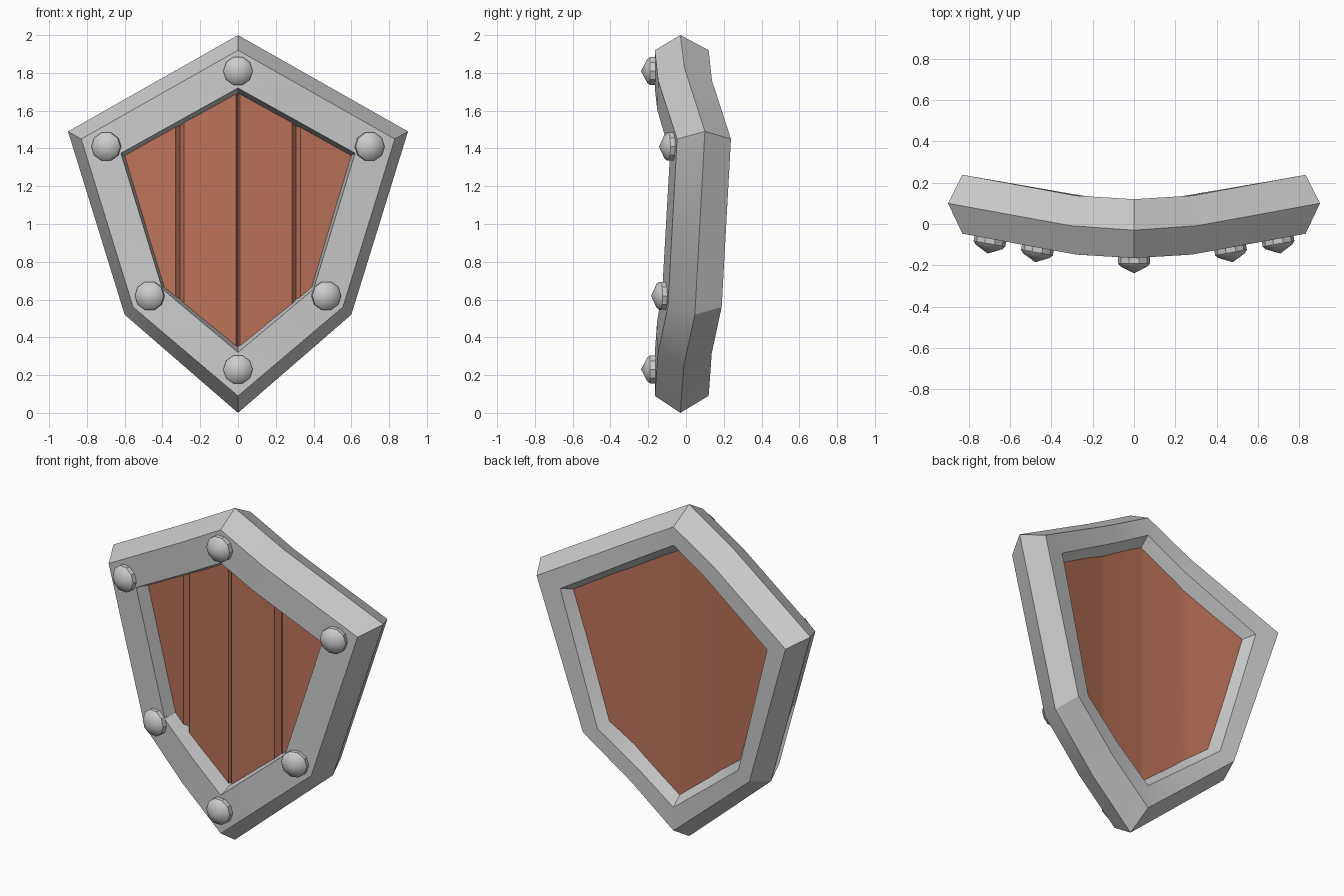
import bpy, bmesh, math
from mathutils import Matrix

if "Cube" in bpy.data.objects:
    bpy.data.objects.remove(bpy.data.objects["Cube"])


def lerp_table(x, pts):
    for (x0, v0), (x1, v1) in zip(pts, pts[1:]):
        if x <= x1:
            break
    return v0 + (v1 - v0) * (x - x0) / (x1 - x0)


# Sideways curvature of the whole shield
BEND = [(0, 0), (0.28, 0.017), (0.55, 0.068), (0.83, 0.118), (0.9, 0.13)]


def bend(x):
    return lerp_table(abs(x), BEND)


def finish(bm, name, mat=None):
    bmesh.ops.recalc_face_normals(bm, faces=bm.faces[:])
    me = bpy.data.meshes.new(name)
    bm.to_mesh(me)
    bm.free()
    ob = bpy.data.objects.new(name, me)
    bpy.context.collection.objects.link(ob)
    if mat:
        me.materials.append(mat)
    bpy.ops.object.select_all(action='DESELECT')
    ob.select_set(True)
    bpy.context.view_layer.objects.active = ob
    bpy.ops.object.shade_smooth_by_angle(angle=math.radians(30))
    return ob


def mix(a, b, t):
    return (a[0] + (b[0] - a[0]) * t, a[1] + (b[1] - a[1]) * t)


def outline(top, corner, low, bottom):
    """Closed mirrored outline with one extra bend point per sloping edge."""
    t, b = (0, top), (0, bottom)
    side = [mix(t, corner, 0.34), corner, low, mix(b, low, 0.48)]
    return [t] + side + [b] + [(-x, z) for x, z in reversed(side)]


# Metal rim: six-sided section swept around the outline
outer = (1.92, (0.83, 1.45), (0.555, 0.56), 0.09)
section = [
    ((2.0, (0.9, 1.49), (0.6, 0.52), 0.0), -0.03),
    (outer, 0.12),
    ((1.81, (0.69, 1.40), (0.47, 0.60), 0.23), 0.12),
    ((1.68, (0.59, 1.355), (0.385, 0.67), 0.36), -0.03),
    ((1.72, (0.62, 1.375), (0.40, 0.655), 0.32), -0.165),
    (outer, -0.165),
]
bm = bmesh.new()
loops = [[bm.verts.new((x, y + bend(x), z)) for x, z in outline(*shape)]
         for shape, y in section]
for a, b in zip(loops, loops[1:] + loops[:1]):
    n = len(a)
    for i in range(n):
        j = (i + 1) % n
        bm.faces.new((a[i], a[j], b[j], b[i]))
finish(bm, "metal_rim")

# Wooden board: curved slab with V grooves between the planks
wood = bpy.data.materials.new("wood")
wood.diffuse_color = (0.5, 0.17, 0.1, 1)
wood.use_nodes = True
wood.node_tree.nodes["Principled BSDF"].inputs["Base Color"].default_value = wood.diffuse_color
TOP = [(0, 1.80), (0.72, 1.41)]
LOW = [(0, 0.22), (0.48, 0.60), (0.72, 1.40)]
half = [(0.01, 0), (0.1, 0), (0.2, 0), (0.285, 0), (0.308, 0.025), (0.33, 0),
        (0.4, 0), (0.48, 0), (0.6, 0), (0.715, 0)]
columns = [(-x, d) for x, d in reversed(half)] + [(0, 0.02)] + half
bm = bmesh.new()
rings = []
for x, d in columns:
    hi, lo = lerp_table(abs(x), TOP), lerp_table(abs(x), LOW)
    front, back = -0.075 + d + bend(x), 0.06 + bend(x)
    rings.append([bm.verts.new((x, y, z)) for y, z in
                  ((front, lo), (front, hi), (back, hi), (back, lo))])
for a, b in zip(rings, rings[1:]):
    for i in range(4):
        j = (i + 1) % 4
        bm.faces.new((a[i], a[j], b[j], b[i]))
bm.faces.new(rings[0])
bm.faces.new(rings[-1])
finish(bm, "wooden_board", wood)


# Rivets: ten-sided collars with a low pointed cap, tilted to the rim
def rivet(x, z, name):
    bm = bmesh.new()
    sides = 10
    rings = []
    for r, y in ((0.078, 0.02), (0.078, -0.025), (0.066, -0.04)):
        angles = [2 * math.pi * (i + 0.5) / sides for i in range(sides)]
        rings.append([bm.verts.new((r * math.sin(t), y, r * math.cos(t)))
                      for t in angles])
    tip = bm.verts.new((0, -0.073, 0))
    for i in range(sides):
        j = (i + 1) % sides
        for a, b in zip(rings, rings[1:]):
            bm.faces.new((a[i], a[j], b[j], b[i]))
        bm.faces.new((rings[-1][i], rings[-1][j], tip))
    bm.faces.new(rings[0])
    slope = 0.18 * ((x > 0) - (x < 0))
    bm.transform(Matrix.Translation((x, -0.165 + bend(x), z))
                 @ Matrix.Rotation(math.atan(slope), 4, 'Z'))
    finish(bm, name)


rivet(0, 1.81, "rivet_top")
rivet(0, 0.23, "rivet_bottom")
for s, side in ((-1, "left"), (1, "right")):
    rivet(s * 0.695, 1.41, "rivet_upper_" + side)
    rivet(s * 0.465, 0.62, "rivet_lower_" + side)
